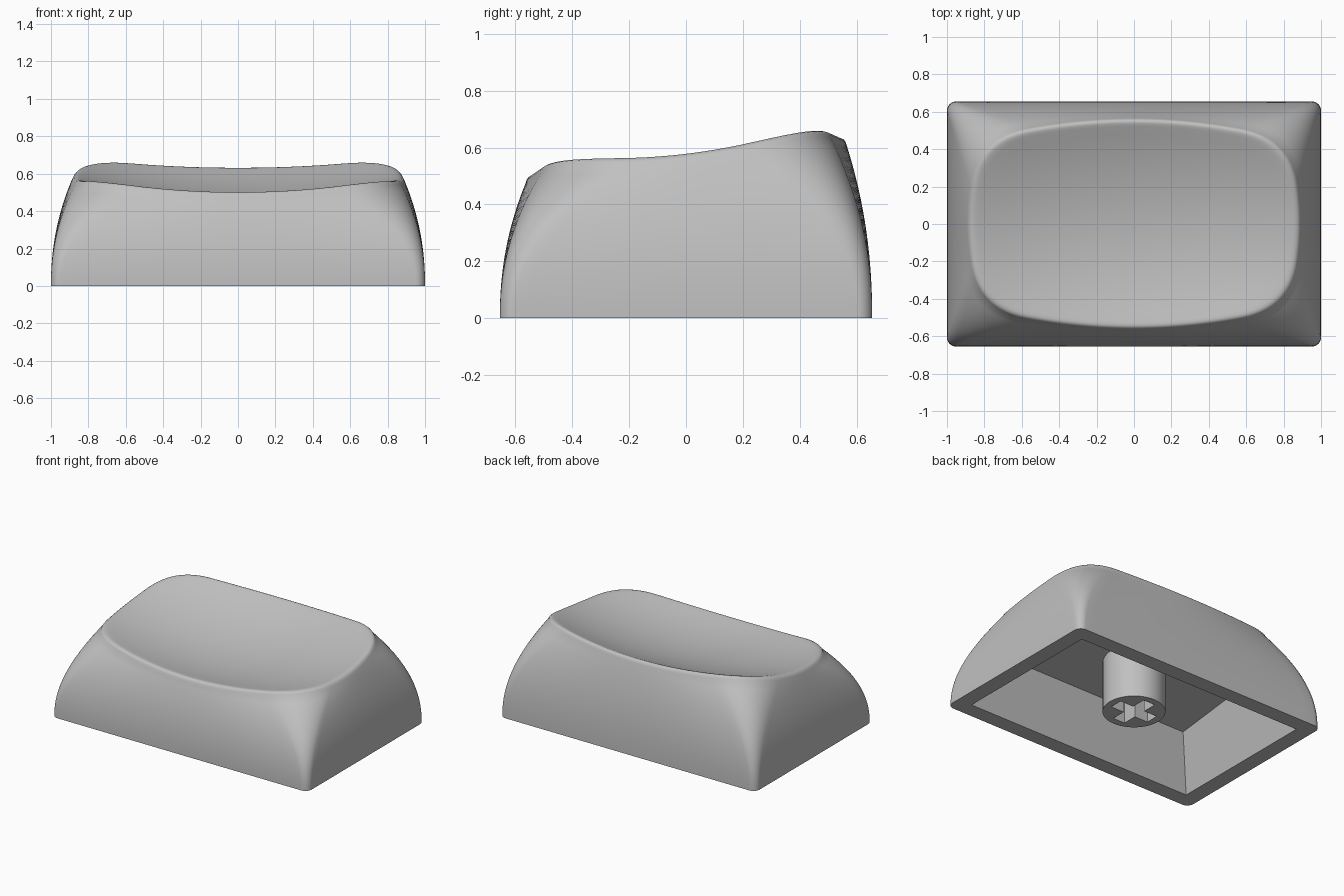
import bpy, bmesh, math
from mathutils import Vector

cube = bpy.data.objects.get("Cube")
if cube:
    bpy.data.objects.remove(cube, do_unlink=True)

GREY = (0.53, 0.53, 0.53, 1)
plastic = bpy.data.materials.new("grey plastic")
plastic.use_nodes = True
plastic.diffuse_color = GREY
bsdf = plastic.node_tree.nodes["Principled BSDF"]
bsdf.inputs["Base Color"].default_value = GREY
bsdf.inputs["Roughness"].default_value = 0.6


def dish(x, y):
    """Height of the scooped top surface, tilted up towards the back."""
    return 0.471 + 0.12 * y + 0.149 * x * x + 0.331 * y * y


def roof(y):
    """Height of the hollow's ceiling, tilted like the top."""
    return 0.409 + 0.12 * y


def mirror_quarter(q):
    """Turn a quarter outline, from the y axis to the x axis, into a full ring."""
    half = q + [(x, -y) for x, y in reversed(q[:-1])]
    return half + [(-x, y) for x, y in reversed(half[1:-1])]


def base_outline(hx=1.0, hy=0.655, r=0.05, n=12):
    q = [((hx - r) * i / n, hy) for i in range(n)]
    for i in range(n + 1):
        a = math.pi / 2 * (1 - i / n)
        q.append((hx - r + r * math.cos(a), hy - r + r * math.sin(a)))
    q += [(hx, (hy - r) * (1 - i / n)) for i in range(1, n + 1)]
    return mirror_quarter(q)


def top_outline(n=12):
    # Bowed long edge, wide corner curve, bowed short edge
    a, c, b = Vector((0.59, 0.509)), Vector((0.83, 0.458)), Vector((0.873, 0.23))
    q = [(a.x * i / n, 0.565 - 0.056 * (i / n) ** 2) for i in range(n)]
    for i in range(n + 1):
        t = i / n
        q.append(tuple(a * (1 - t) ** 2 + c * 2 * t * (1 - t) + b * t * t))
    for i in range(1, n + 1):
        s = 1 - i / n
        q.append((0.892 - 0.019 * s * s, b.y * s))
    return mirror_quarter(q)


def add_ring(bm, points):
    return [bm.verts.new(p) for p in points]


def skin(bm, r1, r2):
    n = len(r1)
    for i in range(n):
        j = (i + 1) % n
        bm.faces.new((r1[i], r1[j], r2[j], r2[i]))


def fill_between(bm, *rings):
    """Flat fill bounded by an outer ring and a hole."""
    edges = []
    for ring in rings:
        for i, v in enumerate(ring):
            w = ring[(i + 1) % len(ring)]
            edges.append(bm.edges.get((v, w)) or bm.edges.new((v, w)))
    bmesh.ops.triangle_fill(bm, edges=edges, use_beauty=True)


def finish(bm, name):
    bmesh.ops.recalc_face_normals(bm, faces=bm.faces)
    mesh = bpy.data.meshes.new(name)
    bm.to_mesh(mesh)
    bm.free()
    mesh.materials.append(plastic)
    obj = bpy.data.objects.new(name, mesh)
    bpy.context.collection.objects.link(obj)
    bpy.ops.object.select_all(action='DESELECT')
    obj.select_set(True)
    bpy.context.view_layer.objects.active = obj
    bpy.ops.object.shade_smooth_by_angle(angle=math.radians(50))


# Cap shell: bulging walls lofted from the base up to the rim
bm = bmesh.new()
base, top = base_outline(), top_outline()
rings = []
STEPS = 16
for k in range(STEPS + 1):
    t = k / STEPS
    w = t ** 2.15
    rings.append(add_ring(bm, [
        (bx + (tx - bx) * w, by + (ty - by) * w, t * (dish(tx, ty) - 0.036))
        for (bx, by), (tx, ty) in zip(base, top)]))

# Rounded rim, then the scooped top
for scale, drop in ((0.993, 0.022), (0.982, 0.011), (0.967, 0.004), (0.95, 0.001)):
    rings.append(add_ring(bm, [
        (x * scale, y * scale, dish(x * scale, y * scale) - drop) for x, y in top]))
for k in range(12, 0, -1):
    s = 0.925 * k / 12
    rings.append(add_ring(bm, [(x * s, y * s, dish(x * s, y * s)) for x, y in top]))
for r1, r2 in zip(rings, rings[1:]):
    skin(bm, r1, r2)
centre = bm.verts.new((0, 0, dish(0, 0)))
last = rings[-1]
for i, v in enumerate(last):
    bm.faces.new((v, last[(i + 1) % len(last)], centre))

# Tapered hollow underneath
SIGNS = ((1, 1), (1, -1), (-1, -1), (-1, 1))
opening = add_ring(bm, [(0.89 * sx, 0.545 * sy, 0) for sx, sy in SIGNS])
ceiling = add_ring(bm, [(0.76 * sx, 0.42 * sy, roof(0.42 * sy)) for sx, sy in SIGNS])
skin(bm, opening, ceiling)
bm.faces.new(ceiling)
fill_between(bm, rings[0], opening)
finish(bm, "cap_shell")

# Stem: round post with a cross-shaped socket
bm = bmesh.new()
SIDES, RADIUS, LOW = 48, 0.2, 0.04
circle = [(RADIUS * math.cos(2 * math.pi * i / SIDES),
           RADIUS * math.sin(2 * math.pi * i / SIDES)) for i in range(SIDES)]
L, W = 0.15, 0.046
arm = [(L, -W), (L, W), (W, W)]
cross = []
for turn in range(4):
    cross += arm
    arm = [(-y, x) for x, y in arm]
post_low = add_ring(bm, [(x, y, LOW) for x, y in circle])
post_high = add_ring(bm, [(x, y, roof(y) + 0.005) for x, y in circle])
slot_low = add_ring(bm, [(x, y, LOW) for x, y in cross])
slot_high = add_ring(bm, [(x, y, 0.33) for x, y in cross])
skin(bm, post_low, post_high)
skin(bm, slot_low, slot_high)
bm.faces.new(slot_high)
bm.faces.new(post_high)
fill_between(bm, post_low, slot_low)
finish(bm, "stem")
